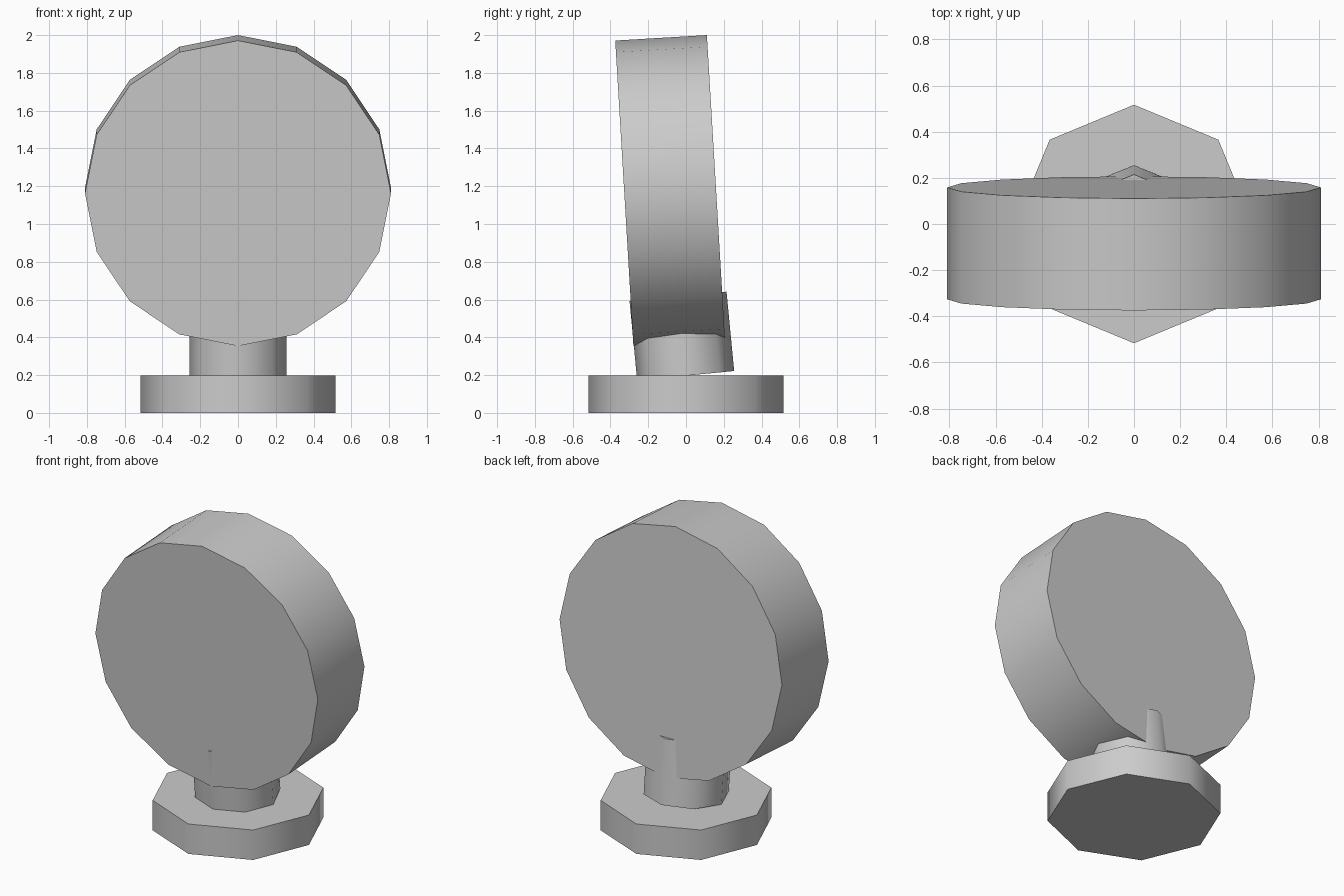
import bpy
from math import radians
from mathutils import Matrix

cube = bpy.data.objects.get("Cube")
if cube:
    bpy.data.objects.remove(cube, do_unlink=True)

# Single flat grey
grey = bpy.data.materials.new("light grey")
grey.use_nodes = True
colour = (0.6, 0.6, 0.6, 1)
grey.diffuse_color = colour
grey.node_tree.nodes["Principled BSDF"].inputs["Base Color"].default_value = colour


def drum(name, sides, radius, depth, centre, tilt):
    """Smooth-sided prism with crisp caps, tilted about x."""
    bpy.ops.mesh.primitive_cylinder_add(vertices=sides, radius=radius, depth=depth)
    obj = bpy.context.object
    obj.name = name
    obj.data.transform(Matrix.Rotation(radians(tilt), 4, "X"))
    obj.location = centre
    obj.data.materials.append(grey)
    bpy.ops.object.shade_smooth_by_angle(angle=radians(60))
    return obj


# Foot, leaning stem and large upright disc
drum("base", 8, 0.517, 0.197, (0, 0, 0.0985), 0)
drum("stem", 8, 0.258, 0.422, (0, -0.022, 0.407), 5.5)
drum("disc", 16, 0.81, 0.486, (0, -0.084, 1.177), 93.4)
